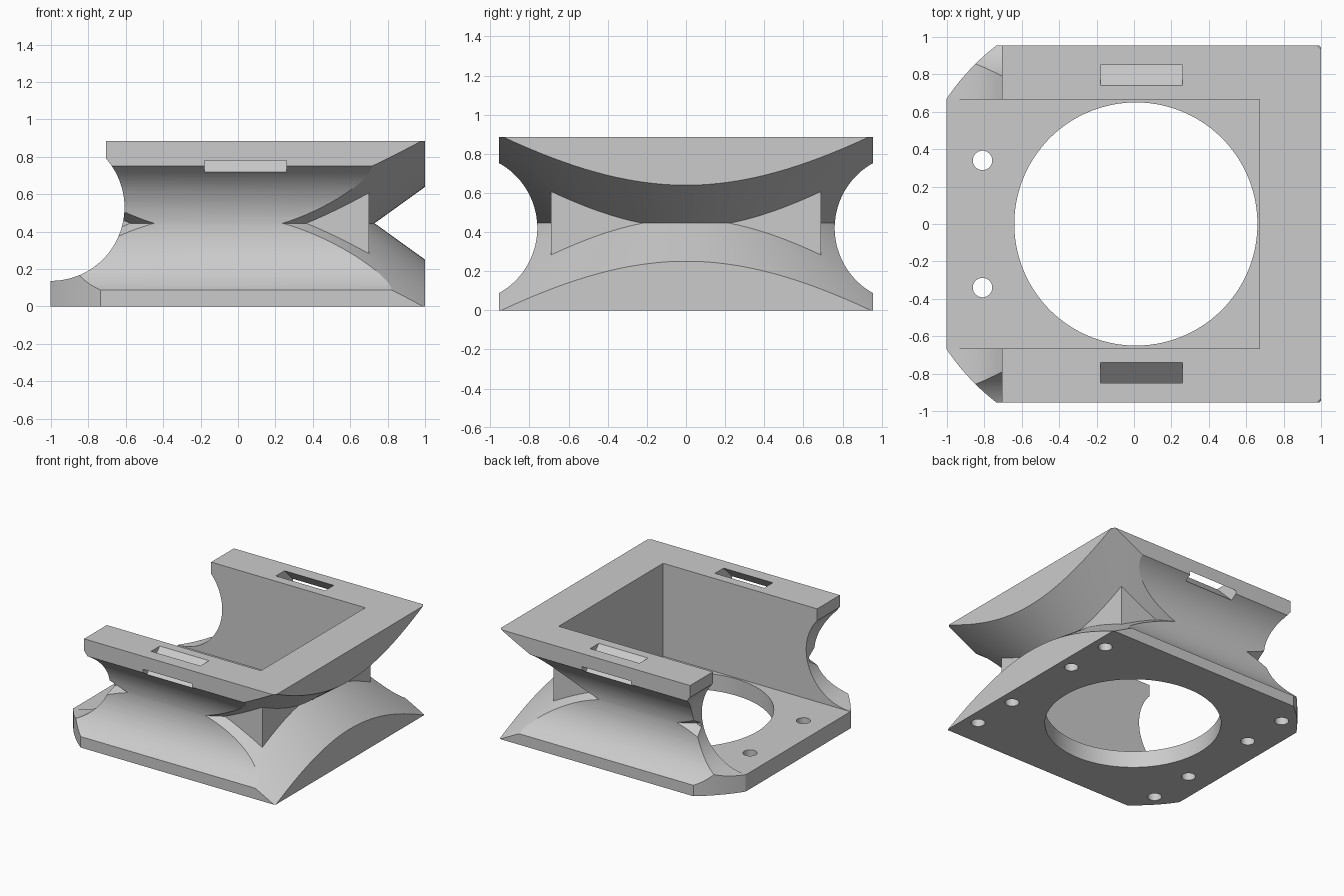
import bpy, bmesh
from math import sin, cos, pi, asin
from mathutils import Vector

old = bpy.data.objects.get("Cube")
if old:
    bpy.data.objects.remove(old, do_unlink=True)

HEIGHT, HALF_Y, MID = 0.885, 0.955, 0.445

grey = bpy.data.materials.new("plain_grey")
grey.use_nodes = True
grey.diffuse_color = (0.6, 0.6, 0.6, 1)
grey.node_tree.nodes["Principled BSDF"].inputs["Base Color"].default_value = (0.6, 0.6, 0.6, 1)


def finish(bm, name):
    bmesh.ops.recalc_face_normals(bm, faces=bm.faces)
    mesh = bpy.data.meshes.new(name)
    bm.to_mesh(mesh)
    bm.free()
    mesh.materials.append(grey)
    obj = bpy.data.objects.new(name, mesh)
    bpy.context.collection.objects.link(obj)
    return obj


def prism(name, outline, axis, lo, hi):
    """Extrude a 2D outline along x (y,z), y (x,z) or z (x,y)."""
    place = {"x": lambda p: (lo, *p), "y": lambda p: (p[0], lo, p[1]), "z": lambda p: (*p, lo)}[axis]
    bm = bmesh.new()
    face = bm.faces.new([bm.verts.new(place(p)) for p in outline])
    moved = bmesh.ops.extrude_face_region(bm, geom=[face])["geom"]
    step = Vector([hi - lo if a == axis else 0 for a in "xyz"])
    bmesh.ops.translate(bm, vec=step, verts=[v for v in moved if isinstance(v, bmesh.types.BMVert)])
    return finish(bm, name)


def rect(a0, a1, b0, b1):
    return [(a0, b0), (a1, b0), (a1, b1), (a0, b1)]


def circle(a, b, r, n=96):
    return [(a + r * cos(2 * pi * (i + 0.5) / n), b + r * sin(2 * pi * (i + 0.5) / n)) for i in range(n)]


def cut(target, cutter):
    cutter.hide_render = True
    mod = target.modifiers.new("cut", "BOOLEAN")
    mod.operation, mod.solver, mod.object = "DIFFERENCE", "EXACT", cutter
    bpy.context.view_layer.objects.active = target
    bpy.ops.object.modifier_apply(modifier=mod.name)
    bpy.data.objects.remove(cutter, do_unlink=True)


# Main block, with the two -x corners rounded to a large arc
R = 1.205
start, end = asin(HALF_Y / R), asin(0.67 / R)
arc = [(-R * cos(start + (end - start) * i / 12), R * sin(start + (end - start) * i / 12)) for i in range(13)]
outline = [(1, -HALF_Y), (1, HALF_Y)] + arc + [(x, -y) for x, y in reversed(arc)]
body = prism("bracket_body", outline, "z", 0, HEIGHT)

# Double-cone waist, which leaves the thin pocket wall standing
WAIST, SLOPE, OUT = 0.835, 0.72, 1.9
rise = SLOPE * (OUT - WAIST)
bm = bmesh.new()
ring = [(WAIST, MID), (OUT, MID + rise), (OUT, MID - rise)]
tri = bm.faces.new([bm.verts.new((r, 0, z)) for r, z in ring])
bmesh.ops.spin(bm, geom=[tri] + tri.edges[:] + tri.verts[:], cent=(0, 0, 0), axis=(0, 0, 1),
               angle=2 * pi, steps=160, use_merge=True)
bmesh.ops.remove_doubles(bm, verts=bm.verts, dist=0.0001)
bmesh.ops.delete(bm, geom=[f for f in bm.faces if len(f.verts) == 3], context="FACES_ONLY")
bmesh.ops.translate(bm, vec=(-0.105, 0, 0), verts=bm.verts)
waist = finish(bm, "waist_cutter")
cut(waist, prism("pocket_wall_guard", rect(-3, 0.70, -0.69, 0.69), "z", -2, 3))
cut(body, waist)

# Grooves along both sides, and slanted strap slots above them
for s in (-1, 1):
    cut(body, prism("groove_cutter", circle(s * 1.14, 0.42, 0.38), "x", -1.3, 1.3))
    slot = [(s * y, z) for y, z in ((0.64, 0.985), (0.75, 0.985), (1.10, 0.635), (0.99, 0.635))]
    cut(body, prism("slot_cutter", slot, "x", -0.18, 0.26))

# Open -x end: round scoop and the cut above it
cut(body, prism("scoop_cutter", circle(-1, 0.53, 0.393, 128), "y", -1.2, 1.2))
cut(body, prism("end_cutter", rect(-1.3, -0.705, 0.55, 1.1), "y", -1.2, 1.2))

# Square pocket and the large opening in its floor
cut(body, prism("pocket_cutter", rect(-1.3, 0.67, -0.665, 0.665), "z", 0.135, 1.1))
cut(body, prism("opening_cutter", circle(0.01, 0, 0.65, 128), "z", -0.1, 0.5))

# Screw holes in the base: only the inner pair at the open end goes through
for x, y, depth in ((-0.81, 0.34, 0.3), (-0.81, 0.73, 0.1), (0.89, 0.34, 0.1), (0.89, 0.73, 0.1)):
    for s in (-1, 1):
        cut(body, prism("screw_hole_cutter", circle(x, s * y, 0.052, 32), "z", -0.1, depth))

# Smooth curved surfaces, crisp edges
bpy.ops.object.select_all(action="DESELECT")
body.select_set(True)
bpy.context.view_layer.objects.active = body
bpy.ops.object.shade_smooth_by_angle(angle=pi / 9)
